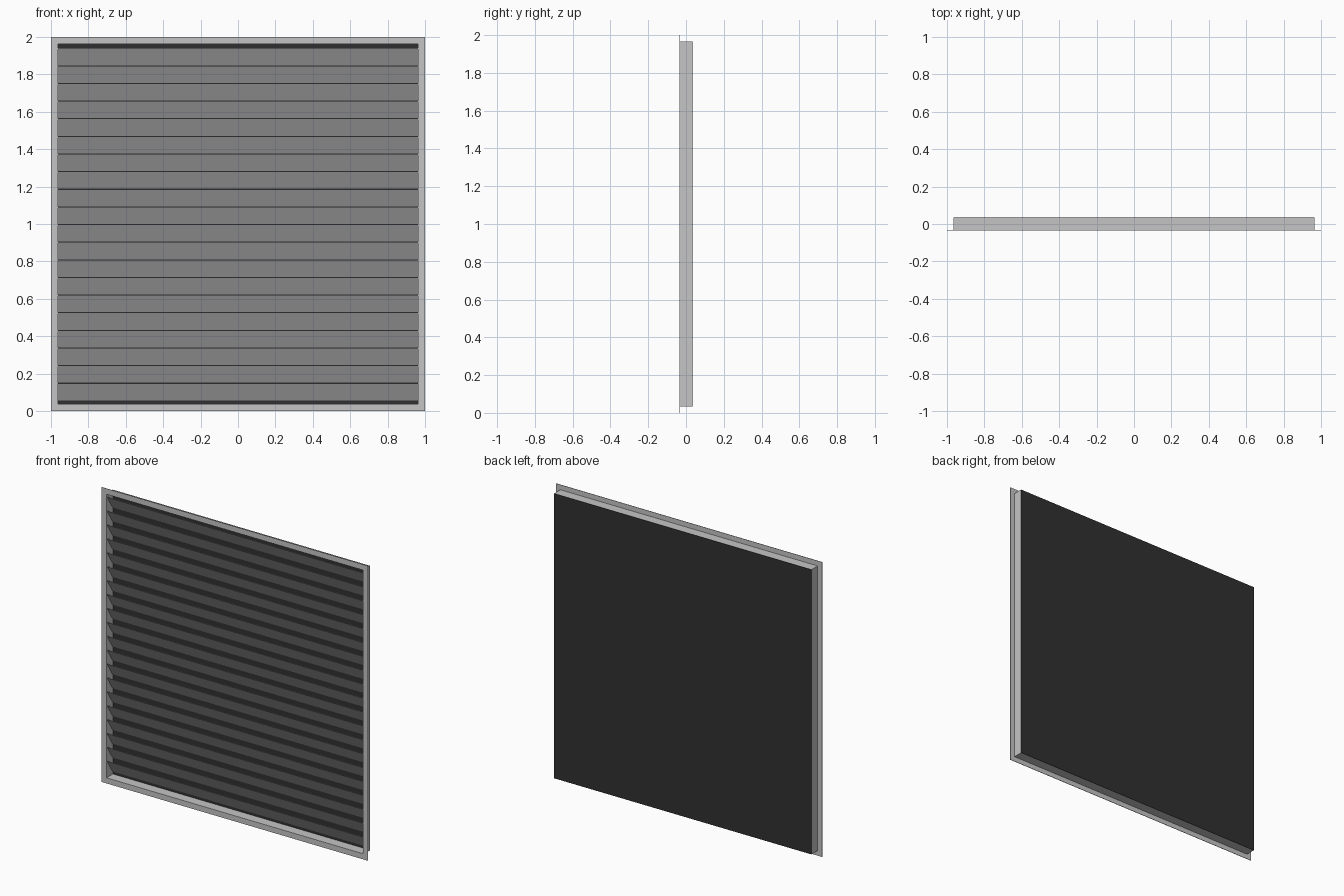
import bpy
import bmesh
from mathutils import Vector

cube = bpy.data.objects.get("Cube")
if cube:
    bpy.data.objects.remove(cube, do_unlink=True)


def material(name, value):
    mat = bpy.data.materials.new(name)
    mat.use_nodes = True
    colour = (value, value, value, 1)
    mat.diffuse_color = colour
    bsdf = next(n for n in mat.node_tree.nodes if n.type == "BSDF_PRINCIPLED")
    bsdf.inputs["Base Color"].default_value = colour
    return mat


metal = material("light grey metal", 0.56)
dark = material("dark backing", 0.03)


def finish(name, bm, mat):
    bmesh.ops.recalc_face_normals(bm, faces=bm.faces)
    mesh = bpy.data.meshes.new(name)
    bm.to_mesh(mesh)
    bm.free()
    mesh.materials.append(mat)
    obj = bpy.data.objects.new(name, mesh)
    bpy.context.collection.objects.link(obj)
    return obj


def square_ring(name, outer, inner, front, back):
    """Square picture-frame ring centred on the vent axis."""
    bm = bmesh.new()
    loops = []
    for half, y in ((outer, front), (inner, front), (inner, back), (outer, back)):
        loops.append([bm.verts.new((sx * half, y, 1 + sz * half))
                      for sx, sz in ((-1, -1), (1, -1), (1, 1), (-1, 1))])
    for a, b in zip(loops, loops[1:] + loops[:1]):
        for i in range(4):
            j = (i + 1) % 4
            bm.faces.new((a[i], a[j], b[j], b[i]))
    return finish(name, bm, metal)


def extruded_profile(name, points, half_width, mat):
    """Extrude a closed (y, z) profile across the width."""
    bm = bmesh.new()
    face = bm.faces.new([bm.verts.new((-half_width, y, z)) for y, z in points])
    out = bmesh.ops.extrude_face_region(bm, geom=[face])
    verts = [g for g in out["geom"] if isinstance(g, bmesh.types.BMVert)]
    bmesh.ops.translate(bm, verts=verts, vec=Vector((2 * half_width, 0, 0)))
    return finish(name, bm, mat)


FRONT, BACK = -0.035, 0.035
OUTER, INNER = 0.966, 0.962

# Thin mounting flange and the duct walls behind it
square_ring("front_flange", 1.0, INNER, FRONT, FRONT + 0.003)
square_ring("duct_walls", OUTER, INNER, FRONT + 0.003, BACK - 0.002)

# Dark panel closing the back
low, high = 1 - OUTER, 1 + OUTER
extruded_profile("back_panel",
                 [(BACK - 0.002, low), (BACK, low), (BACK, high), (BACK - 0.002, high)],
                 OUTER, dark)

# Louvre blades, leaning back from a high front edge to a low rear edge
COUNT, PITCH, BOTTOM = 20, 0.0943, 0.057
for k in range(COUNT):
    z0 = BOTTOM + k * PITCH
    z1 = z0 + PITCH - 0.003
    extruded_profile(f"louvre_blade_{k + 1}",
                     [(-0.030, z1), (0.028, z0), (0.032, z0), (-0.026, z1)],
                     INNER, metal)
